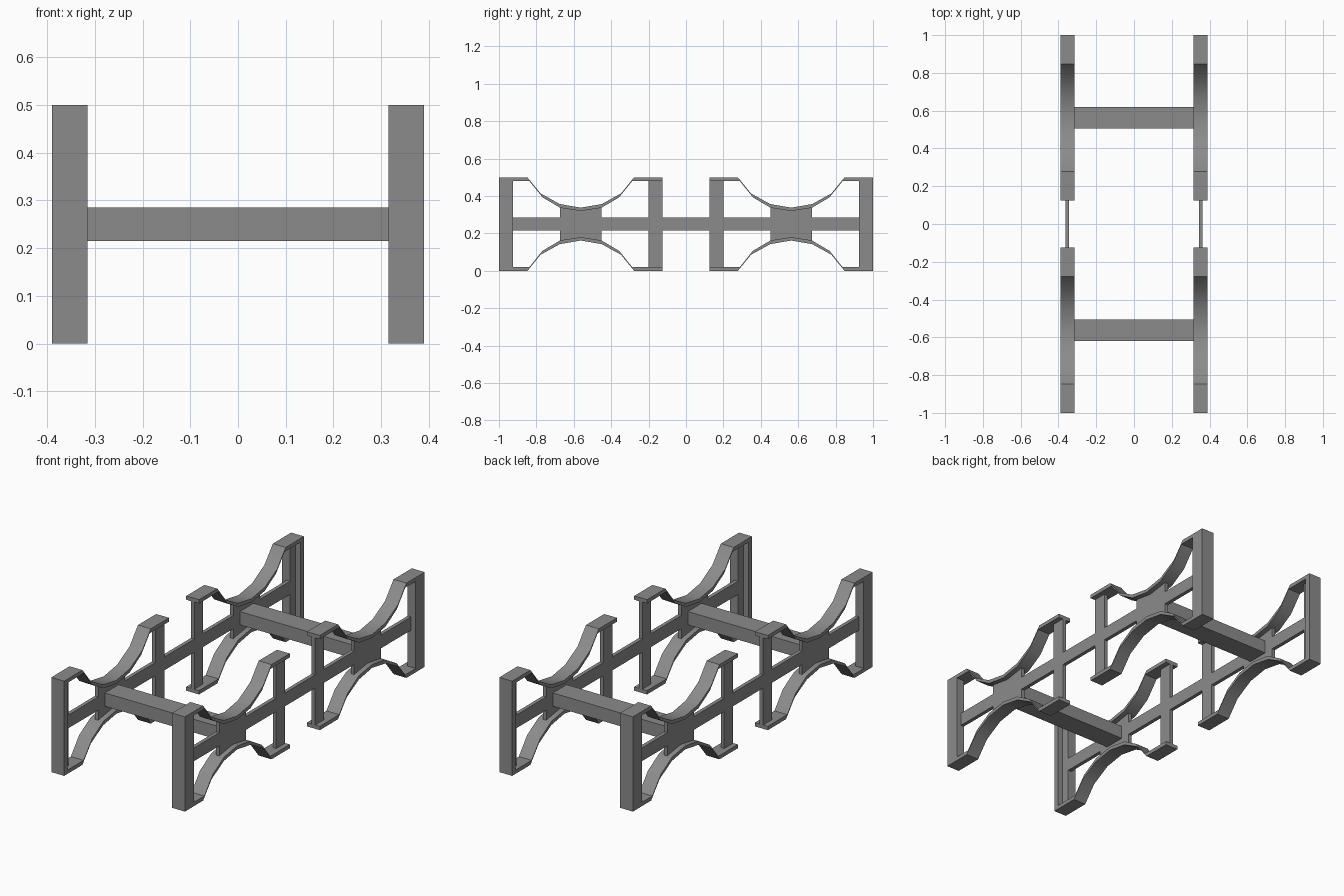
import bpy
import bmesh
import math

cube = bpy.data.objects.get("Cube")
if cube:
    bpy.data.objects.remove(cube, do_unlink=True)

steel = bpy.data.materials.new("grey_steel")
steel.use_nodes = True
GREY = (0.26, 0.26, 0.26, 1)
steel.diffuse_color = GREY
steel.node_tree.nodes["Principled BSDF"].inputs["Base Color"].default_value = GREY

HEIGHT = 0.5
MID = HEIGHT / 2
ARCH_Y = 0.5625            # centre of each arch along the length
OUT, IN = 0.39, 0.315      # width of the flanges
WEB_OUT, WEB_IN = 0.363, 0.343


def extrude(name, outline, x0, x1, smooth=False):
    """Extrude a (y, z) outline from x0 to x1."""
    bm = bmesh.new()
    face = bm.faces.new([bm.verts.new((x0, y, z)) for y, z in outline])
    new = bmesh.ops.extrude_face_region(bm, geom=[face])["geom"]
    moved = [v for v in new if isinstance(v, bmesh.types.BMVert)]
    bmesh.ops.translate(bm, verts=moved, vec=(x1 - x0, 0, 0))
    bmesh.ops.recalc_face_normals(bm, faces=bm.faces)
    mesh = bpy.data.meshes.new(name)
    bm.to_mesh(mesh)
    bm.free()
    mesh.materials.append(steel)
    obj = bpy.data.objects.new(name, mesh)
    bpy.context.collection.objects.link(obj)
    if smooth:
        bpy.ops.object.select_all(action="DESELECT")
        obj.select_set(True)
        bpy.context.view_layer.objects.active = obj
        bpy.ops.object.shade_smooth_by_angle(angle=math.radians(35))
    return obj


def box(name, x0, x1, y0, y1, z0, z1):
    return extrude(name, [(y0, z0), (y1, z0), (y1, z1), (y0, z1)], x0, x1)


# Half of the arch curve: distance from the arch centre, height
upper = [(0, 0.338), (0.112, 0.357), (0.215, 0.414), (0.285, 0.5)]
lower = [(0, 0.32), (0.11, 0.337), (0.205, 0.393), (0.275, 0.48)]


def full(half, end):
    pts = half + [(end, half[-1][1])]
    return [(-d, z) for d, z in reversed(pts[1:])] + pts


strip = full(upper, 0.4375) + full(lower, 0.4375)[::-1]
hub_top = [(-0.112, 0.345), (0, 0.329), (0.112, 0.345)]
hub = hub_top + [(d, HEIGHT - z) for d, z in reversed(hub_top)]

for sx, side in ((1, "left"), (-1, "right")):
    # Long rail through the middle of each side
    box(f"{side}_rail", sx * WEB_IN, sx * WEB_OUT, -0.925, 0.925, 0.215, 0.285)

    for sy, end in ((-1, "front"), (1, "back")):
        tag = f"{end}_{side}"

        # Curved flanges, top and bottom
        top = [(sy * (ARCH_Y + d), z) for d, z in strip]
        bottom = [(y, HEIGHT - z) for y, z in top]
        extrude(f"{tag}_top_arch", top, sx * IN, sx * OUT, True)
        extrude(f"{tag}_bottom_arch", bottom, sx * IN, sx * OUT, True)

        # Web plate between the arches
        extrude(f"{tag}_hub", [(sy * (ARCH_Y + d), z) for d, z in hub],
                sx * WEB_IN, sx * WEB_OUT)

        # Thin inner post, and outer post with a recess on its inner side
        box(f"{tag}_inner_post", sx * WEB_IN, sx * WEB_OUT,
            sy * 0.125, sy * 0.2, 0.01, HEIGHT - 0.01)
        box(f"{tag}_outer_post", sx * WEB_IN, sx * OUT,
            sy * 0.925, sy * 0.99, 0.005, HEIGHT - 0.005)
        box(f"{tag}_end_plate", sx * IN, sx * OUT,
            sy * 0.97, sy * 1.0, 0, HEIGHT)

# Cross beams joining the two sides
for sy, end in ((-1, "front"), (1, "back")):
    box(f"{end}_cross_beam", -WEB_IN, WEB_IN, sy * 0.505, sy * 0.62, 0.215, 0.285)
